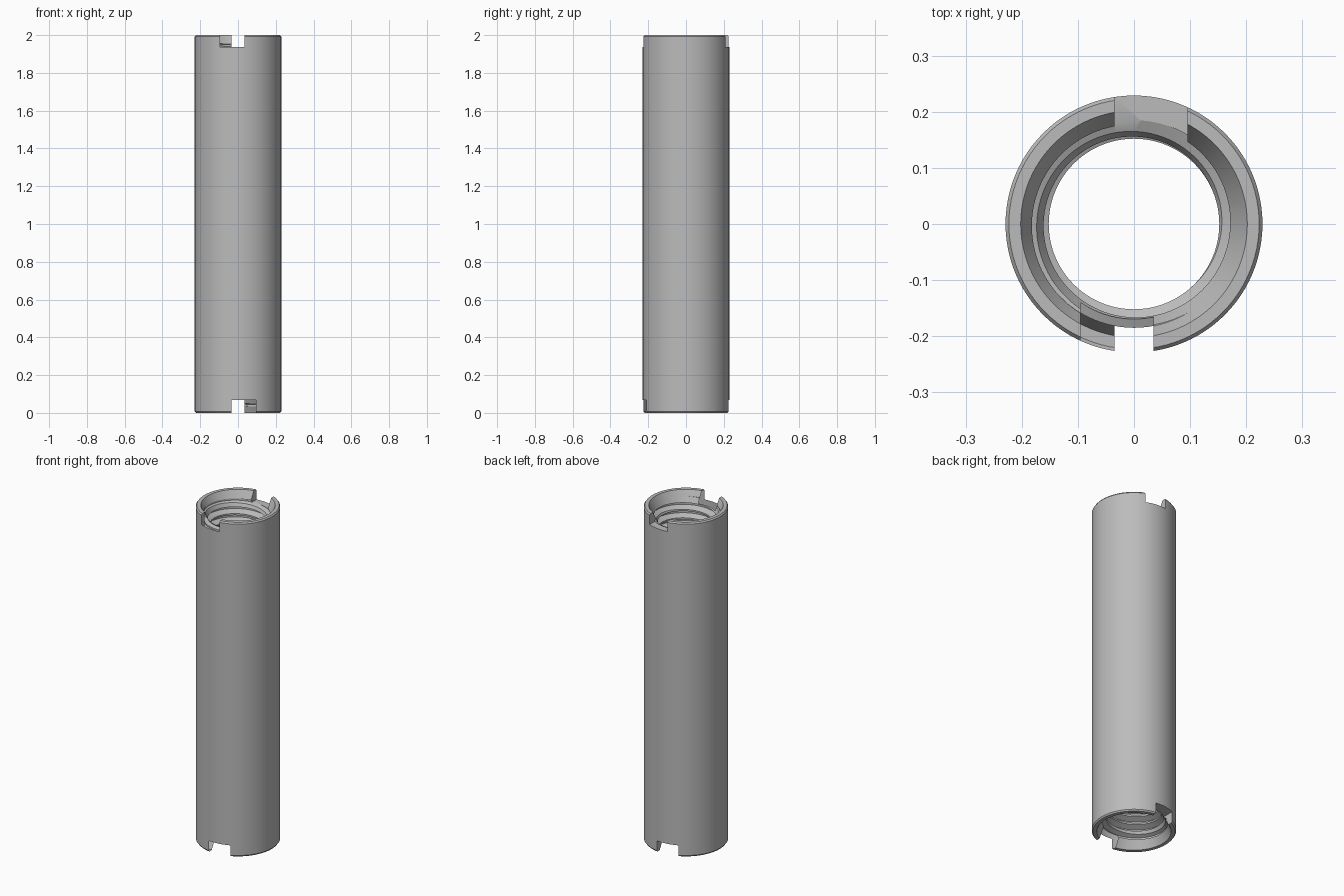
import bpy, bmesh, math

HEIGHT = 2.0
PITCH = 0.05
SEG = 96
TAU = 2 * math.pi

if "Cube" in bpy.data.objects:
    bpy.data.objects.remove(bpy.data.objects["Cube"], do_unlink=True)

steel = bpy.data.materials.new("grey steel")
steel.use_nodes = True
grey = (0.5, 0.5, 0.5, 1)
steel.diffuse_color = grey
steel.node_tree.nodes["Principled BSDF"].inputs["Base Color"].default_value = grey


def make_object(name, bm):
    bmesh.ops.recalc_face_normals(bm, faces=bm.faces[:])
    mesh = bpy.data.meshes.new(name)
    bm.to_mesh(mesh)
    bm.free()
    mesh.materials.append(steel)
    obj = bpy.data.objects.new(name, mesh)
    bpy.context.collection.objects.link(obj)
    return obj


def lathe(name, profile):
    """Revolve a closed (radius, z) loop around z."""
    bm = bmesh.new()
    rings = [[bm.verts.new((r * math.cos(TAU * s / SEG), r * math.sin(TAU * s / SEG), z))
              for s in range(SEG)] for r, z in profile]
    for k, ring in enumerate(rings):
        nxt = rings[(k + 1) % len(rings)]
        for s in range(SEG):
            t = (s + 1) % SEG
            bm.faces.new((ring[s], ring[t], nxt[t], nxt[s]))
    return make_object(name, bm)


def thread_cutter(name):
    """Helical rod: each turn is a root flat, a flank, a crest flat and a flank."""
    turn = [(0.0, 0.185), (0.2, 0.185), (0.5, 0.152), (0.7, 0.152)]
    n = len(turn)
    rows = (int(HEIGHT / PITCH) + 4) * n
    bm = bmesh.new()
    grid = []
    for s in range(SEG):
        a = TAU * s / SEG
        column = []
        for j in range(rows + n):
            f, r = turn[j % n]
            z = PITCH * (j // n + f + s / SEG - 2.5)
            column.append(bm.verts.new((r * math.cos(a), r * math.sin(a), z)))
        grid.append(column)

    def vert(s, j):
        # one full turn later the helix meets the next pitch
        return grid[s][j] if s < SEG else grid[0][j + n]

    for s in range(SEG):
        for j in range(rows - 1):
            bm.faces.new((vert(s, j), vert(s + 1, j), vert(s + 1, j + 1), vert(s, j + 1)))
    for v in [v for v in bm.verts if not v.link_faces]:
        bm.verts.remove(v)
    # close both spiral ends with a fan
    for z in (-4 * PITCH, HEIGHT + 4 * PITCH):
        tip = bm.verts.new((0, 0, z))
        edges = [e for e in bm.edges if e.is_boundary
                 and (e.verts[0].co.z < HEIGHT / 2) == (z < 0)
                 and tip not in e.verts]
        for e in edges:
            bm.faces.new((e.verts[0], e.verts[1], tip))
    return make_object(name, bm)


def box_cutter(name, x0, x1, y0, y1, z0, z1):
    bm = bmesh.new()
    bmesh.ops.create_cube(bm, size=1)
    for v in bm.verts:
        v.co = (x1 if v.co.x > 0 else x0, y1 if v.co.y > 0 else y0, z1 if v.co.z > 0 else z0)
    return make_object(name, bm)


# Tube with chamfered rims and conical mouths
tube = lathe("threaded_tube", [
    (0.14, 0.12), (0.202, 0), (0.223, 0), (0.229, 0.008),
    (0.229, HEIGHT - 0.008), (0.223, HEIGHT), (0.202, HEIGHT), (0.14, HEIGHT - 0.12)])

# Internal thread, then a pair of spanner notches at each end
cutters = [thread_cutter("thread_cutter")]
for end, z0, z1 in (("top", HEIGHT - 0.063, HEIGHT + 0.1), ("bottom", -0.1, 0.067)):
    for side, y0, y1 in (("front", -0.3, 0), ("back", 0, 0.3)):
        shift = -0.03 if (end == "top") == (side == "front") else 0.03
        cutters.append(box_cutter(f"{end}_{side}_notch_cutter",
                                  shift - 0.065, shift + 0.065, y0, y1, z0, z1))

bpy.context.view_layer.objects.active = tube
tube.select_set(True)
for cutter in cutters:
    mod = tube.modifiers.new(cutter.name, "BOOLEAN")
    mod.operation = "DIFFERENCE"
    mod.solver = "EXACT"
    mod.object = cutter
    bpy.ops.object.modifier_apply(modifier=mod.name)
    bpy.data.objects.remove(cutter, do_unlink=True)

bpy.ops.object.shade_smooth_by_angle(angle=math.radians(25))
